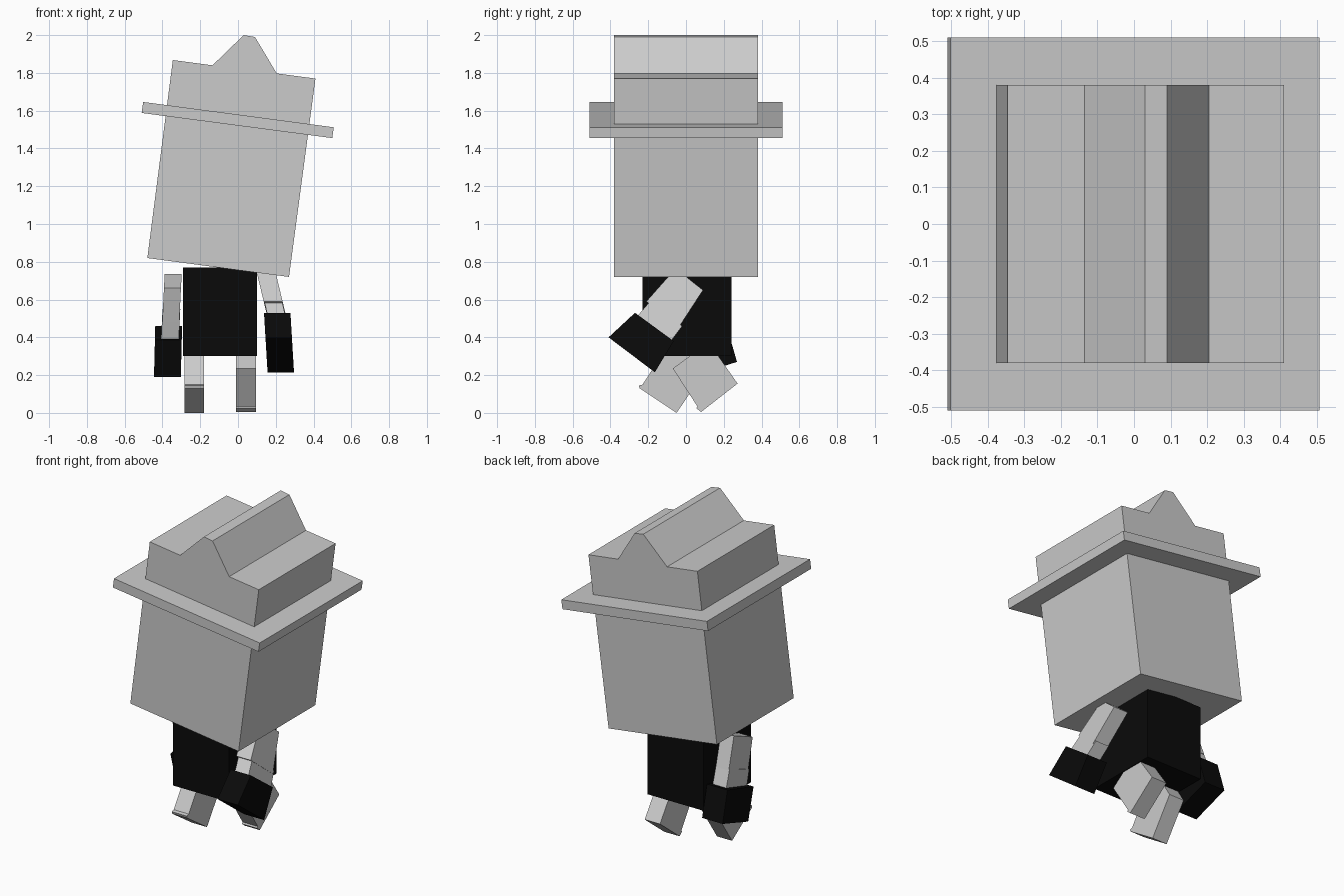
import bpy, bmesh

cube = bpy.data.objects.get("Cube")
if cube:
    bpy.data.objects.remove(cube, do_unlink=True)


def material(name, value):
    m = bpy.data.materials.new(name)
    m.use_nodes = True
    colour = (value, value, value, 1)
    m.diffuse_color = colour
    bsdf = m.node_tree.nodes["Principled BSDF"]
    bsdf.inputs["Base Color"].default_value = colour
    bsdf.inputs["Roughness"].default_value = 0.8
    return m


GREY = material("light grey", 0.6)
BLACK = material("black", 0.003)


def prism(name, profile, place, lo, hi, mat):
    """Sweep a closed 2D profile between two depths; place maps (a, b, depth) to xyz."""
    bm = bmesh.new()
    ends = [[bm.verts.new(place(a, b, d)) for a, b in profile] for d in (lo, hi)]
    bm.faces.new(ends[0])
    bm.faces.new(ends[1][::-1])
    n = len(profile)
    for i in range(n):
        j = (i + 1) % n
        bm.faces.new((ends[0][i], ends[1][i], ends[1][j], ends[0][j]))
    bmesh.ops.recalc_face_normals(bm, faces=bm.faces[:])
    mesh = bpy.data.meshes.new(name)
    bm.to_mesh(mesh)
    bm.free()
    mesh.materials.append(mat)
    obj = bpy.data.objects.new(name, mesh)
    bpy.context.collection.objects.link(obj)
    return obj


def block(name, profile, half_depth, mat):
    """Front (x, z) profile swept evenly along y."""
    prism(name, profile, lambda x, z, y: (x, y, z), -half_depth, half_depth, mat)


def limb(name, profile, centre, half_width, mat, lean=0.0, pivot=0.74):
    """Side (y, z) profile swept along x, leaning sideways with height."""
    prism(name, profile,
          lambda y, z, d: (centre + lean * (pivot - z) + d, y, z),
          -half_width, half_width, mat)


# Tilted head with a ridge across its crown, and its square brim
block("head", [(-0.48, 0.82), (0.27, 0.72), (0.41, 1.77), (0.205, 1.797),
               (0.09, 1.99), (0.03, 2.0), (-0.135, 1.84), (-0.345, 1.868)], 0.38, GREY)
block("brim", [(-0.51, 1.588), (0.499, 1.455), (0.507, 1.512), (-0.502, 1.646)], 0.51, GREY)

# Body
limb("body", [(-0.23, 0.30), (0.24, 0.30), (0.24, 0.77), (-0.23, 0.77)], -0.095, 0.195, BLACK)

# Striding legs, each with a small toe lip
limb("left_leg", [(-0.07, 0.235), (0.06, 0.035), (0.055, 0.025), (0.08, 0.005),
                  (0.273, 0.155), (0.13, 0.36), (0.08, 0.345)], 0.042, 0.053, GREY)
limb("right_leg", [(-0.23, 0.15), (-0.25, 0.145), (-0.245, 0.13), (-0.05, 0.0),
                   (0.10, 0.22), (0.02, 0.35), (-0.10, 0.35)], -0.232, 0.052, GREY)

# Left arm swinging forward
limb("left_upper_arm", [(0.09, 0.65), (-0.055, 0.765), (-0.21, 0.59), (-0.04, 0.45)],
     0.15, 0.05, GREY, lean=0.24)
limb("left_forearm", [(-0.195, 0.585), (-0.255, 0.515), (-0.08, 0.38), (-0.02, 0.46)],
     0.15, 0.047, GREY, lean=0.24)
limb("left_hand", [(-0.27, 0.53), (-0.41, 0.40), (-0.165, 0.215), (-0.065, 0.38)],
     0.195, 0.07, BLACK, lean=0.06)

# Right arm swinging back
limb("right_upper_arm", [(-0.10, 0.66), (0.08, 0.735), (0.145, 0.545), (-0.04, 0.47)],
     -0.343, 0.045, GREY, lean=-0.05)
limb("right_forearm", [(-0.05, 0.48), (0.14, 0.55), (0.19, 0.42), (-0.01, 0.36)],
     -0.343, 0.047, GREY, lean=-0.05)
limb("right_hand", [(-0.04, 0.385), (0.215, 0.46), (0.27, 0.27), (0.02, 0.19)],
     -0.36, 0.071, BLACK, lean=-0.025)
